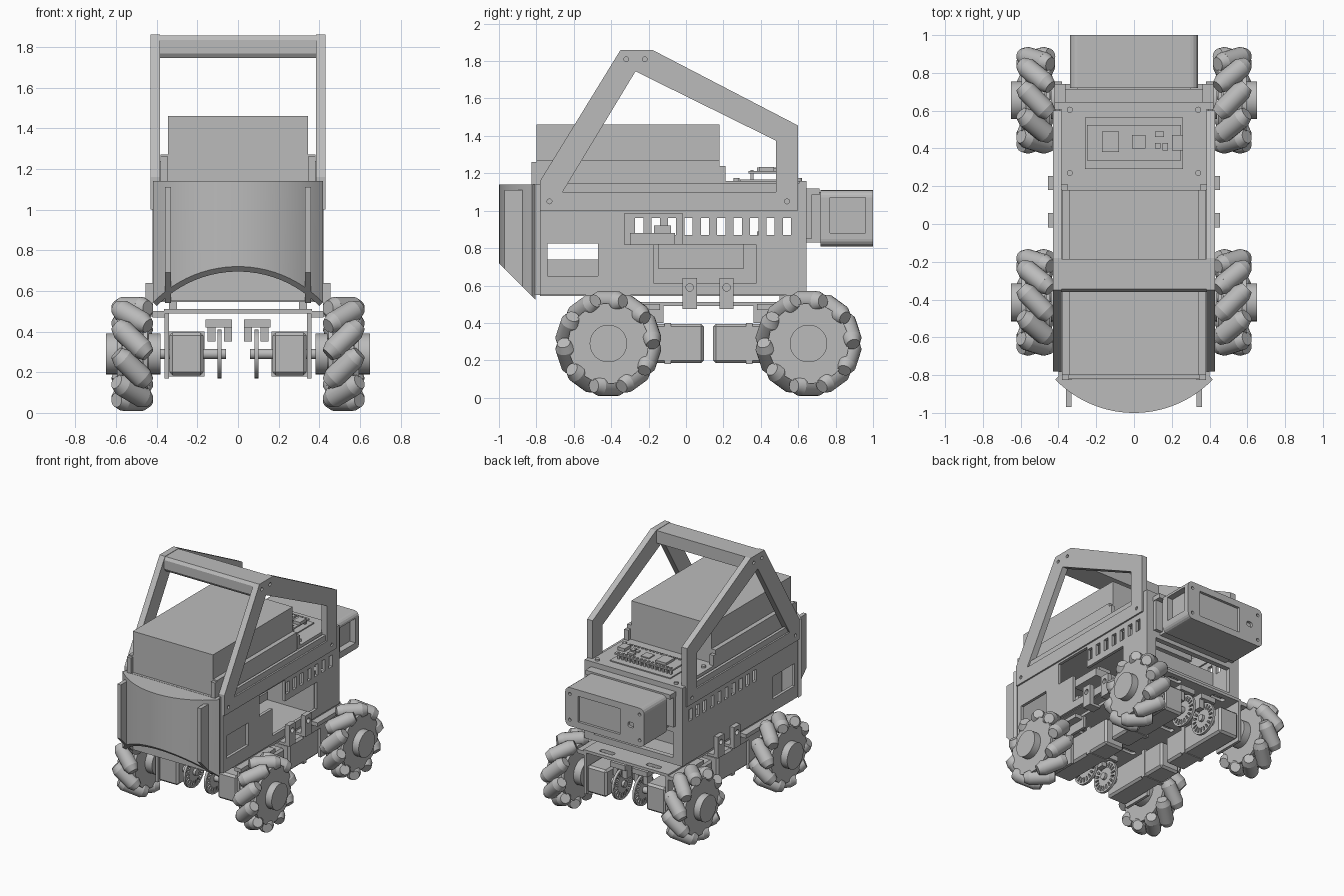
import bpy, bmesh
from math import pi, sin, cos, radians
from mathutils import Vector, Matrix

old = bpy.data.objects.get("Cube")
if old:
    bpy.data.objects.remove(old, do_unlink=True)

GREY = (0.5, 0.5, 0.5, 1)
mat = bpy.data.materials.new("light grey")
mat.use_nodes = True
mat.diffuse_color = GREY
mat.node_tree.nodes["Principled BSDF"].inputs["Base Color"].default_value = GREY
parts = []


def box(bm, lo, hi, bevel=0):
    lo, hi = Vector(lo), Vector(hi)
    m = Matrix.Translation((lo + hi) / 2) @ Matrix.Diagonal((*(hi - lo), 1))
    verts = bmesh.ops.create_cube(bm, size=1, matrix=m)["verts"]
    if bevel:
        edges = {e for v in verts for e in v.link_edges}
        bmesh.ops.bevel(bm, geom=list(edges), offset=bevel, segments=1, affect='EDGES')


def rod(bm, centre, axis, r1, depth, r2=None, seg=24):
    turn = Vector((0, 0, 1)).rotation_difference(Vector(axis)).to_matrix().to_4x4()
    bmesh.ops.create_cone(bm, cap_ends=True, segments=seg, radius1=r1,
                          radius2=r1 if r2 is None else r2, depth=depth,
                          matrix=Matrix.Translation(centre) @ turn)


def register(ob, mirror):
    ob.data.materials.clear()
    ob.data.materials.append(mat)
    if mirror:
        ob.modifiers.new("mirror", 'MIRROR')
    parts.append(ob)
    return ob


def finish(name, bm, mirror=False):
    bmesh.ops.recalc_face_normals(bm, faces=bm.faces)
    me = bpy.data.meshes.new(name)
    bm.to_mesh(me)
    bm.free()
    ob = bpy.data.objects.new(name, me)
    bpy.context.collection.objects.link(ob)
    return register(ob, mirror)


def boxes(name, *pairs, mirror=False, bevel=0):
    bm = bmesh.new()
    for lo, hi in pairs:
        box(bm, lo, hi, bevel)
    return finish(name, bm, mirror)


def rect(a, b, c, d):
    return [(a, b), (c, b), (c, d), (a, d)]


def rounded(a, b, c, d, r):
    corners = ((c - r, d - r), (a + r, d - r), (a + r, b + r), (c - r, b + r))
    return [(x + r * cos(t), y + r * sin(t)) for i, (x, y) in enumerate(corners)
            for t in [(i + k / 4) * pi / 2 for k in range(5)]]


def circle(x, y, r, n=16):
    return [(x + r * cos(2 * pi * i / n), y + r * sin(2 * pi * i / n)) for i in range(n)]


def plate(name, loops, axis, start, end, mirror=False):
    """Flat outline with holes, extruded along x, y or z."""
    cu = bpy.data.curves.new(name, 'CURVE')
    cu.dimensions, cu.fill_mode = '2D', 'BOTH'
    cu.extrude = (end - start) / 2
    for loop in loops:
        sp = cu.splines.new('POLY')
        sp.points.add(len(loop) - 1)
        for p, q in zip(sp.points, loop):
            p.co = (q[0], q[1], 0, 1)
        sp.use_cyclic_u = True
        sp.use_smooth = False
    ob = bpy.data.objects.new(name, cu)
    bpy.context.collection.objects.link(ob)
    bpy.ops.object.select_all(action='DESELECT')
    ob.select_set(True)
    bpy.context.view_layer.objects.active = ob
    bpy.ops.object.convert(target='MESH')
    ob = bpy.context.view_layer.objects.active
    turn = {'X': Matrix.Rotation(pi / 2, 4, 'Z') @ Matrix.Rotation(pi / 2, 4, 'X'),
            'Y': Matrix.Rotation(pi / 2, 4, 'X'), 'Z': Matrix.Identity(4)}[axis]
    offset = Vector([(start + end) / 2 if a == axis else 0 for a in "XYZ"])
    ob.data.transform(Matrix.Translation(offset) @ turn)
    return register(ob, mirror)


# Body sides: vent slots, front window, and a stepped opening on the left side
outline = rect(-0.78, 0.55, 0.62, 1.145)
window = rect(-0.74, 0.65, -0.47, 0.825)
slots = [rect(y - 0.022, 0.87, y + 0.022, 0.96) for y in [-0.25 + 0.0878 * i for i in range(10)]]
opening = [(-0.33, 0.82), (-0.17, 0.82), (-0.17, 0.61), (0.375, 0.61),
           (0.375, 0.82), (-0.02, 0.82), (-0.02, 0.985), (-0.33, 0.985)]
plate("left_side_panel", [outline, window, opening] + slots[3:], 'X', 0.395, 0.418)
plate("right_side_panel", [outline, window] + slots, 'X', -0.418, -0.395)
boxes("body_floor", ((-0.4, -0.78, 0.545), (0.4, 0.62, 0.565)))
boxes("front_panel", ((-0.4, -0.82, 0.55), (0.4, -0.78, 1.14)))
boxes("inner_tray", ((-0.3, -0.75, 0.565), (0.3, -0.25, 0.74)))
boxes("inner_modules", ((0.1, -0.3, 0.82), (0.3, -0.06, 0.88)), ((0.15, -0.17, 0.86), (0.25, -0.08, 0.92)),
      ((-0.36, -0.15, 0.69), (-0.2, 0.31, 0.82)))
boxes("inner_partition", ((-0.39, 0.38, 0.565), (0.39, 0.4, 0.89)))
plate("rear_frame", [rect(-0.42, 0.55, 0.42, 1.16), rect(-0.34, 0.6, 0.34, 0.8)], 'Y', 0.605, 0.645)

# Roll bar frames and the crossbar
bar = [(-0.78, 1.0), (-0.78, 1.16), (-0.35, 1.86), (-0.18, 1.86), (0.6, 1.455), (0.6, 1.0)]
bar_hole = [(-0.66, 1.1), (-0.27, 1.745), (0.48, 1.375), (0.48, 1.1)]
bolts = [circle(y, z, 0.013) for y, z in ((-0.32, 1.81), (-0.22, 1.81), (-0.73, 1.05), (0.54, 1.05))]
plate("roll_bar", [bar, bar_hole] + bolts, 'X', 0.383, 0.43, mirror=True)
crossbar = [(-0.345, 1.745), (-0.36, 1.768), (-0.36, 1.835), (-0.345, 1.857), (-0.185, 1.857), (-0.185, 1.76)]
plate("roll_bar_crossbar", [crossbar], 'X', -0.39, 0.39)

# Curved front bumper with a slanted lower edge
arc = [radians(a) for a in range(-46, 47, 4)]
outer = [(0.58 * sin(a), -0.42 - 0.58 * cos(a)) for a in arc]
inner = [(0.555 * sin(a), -0.42 - 0.555 * cos(a)) for a in reversed(arc)]
fins = boxes("bumper_fins", ((0.33, -0.97, 0.55), (0.36, -0.82, 1.11)), mirror=True)
shell = plate("bumper_shell", [outer + inner], 'Z', 0.55, 1.14)
for ob in (fins, shell):
    for v in ob.data.vertices:
        if v.co.z < 0.8:
            v.co.z = -0.28 - v.co.y
plate("bumper_cap", [outer], 'Z', 1.12, 1.14)

# Battery box on its wider tray, with clips
boxes("battery_tray", ((-0.38, -0.8, 1.08), (0.38, 0.18, 1.27)))
boxes("battery_box", ((-0.345, -0.8, 1.27), (0.345, 0.18, 1.46)))
boxes("battery_clips", ((0.35, 0.18, 1.14), (0.385, 0.21, 1.24)),
      ((0.345, -0.825, 1.13), (0.38, -0.79, 1.26)), mirror=True)

# Rear deck with the circuit board raised on its pins
plate("rear_deck", [rounded(-0.385, 0.18, 0.385, 0.645, 0.03)], 'Z', 1.135, 1.16)
bm = bmesh.new()
for y in (0.27, 0.605):
    rod(bm, (0.34, y, 1.165), (0, 0, 1), 0.016, 0.02, seg=12)
finish("deck_screws", bm, mirror=True)
boxes("board_base", ((-0.26, 0.29, 1.155), (0.26, 0.565, 1.168)))
boxes("circuit_board", ((-0.25, 0.335, 1.2), (0.25, 0.525, 1.212)))
boxes("board_chips", ((-0.17, 0.38, 1.21), (-0.08, 0.49, 1.23)), ((-0.01, 0.4, 1.21), (0.06, 0.47, 1.22)),
      ((0.11, 0.4, 1.21), (0.14, 0.43, 1.22)), ((0.15, 0.39, 1.21), (0.18, 0.43, 1.22)),
      ((0.11, 0.46, 1.21), (0.16, 0.49, 1.225)), ((0.2, 0.39, 1.21), (0.26, 0.47, 1.235)))
pins = [((-0.235 + 0.032 * i, y, 1.165), (-0.22 + 0.032 * i, y + 0.015, 1.218))
        for i in range(15) for y in (0.345, 0.5)]
boxes("board_pins", *pins)

# Rear display: rounded case, screen recess and a side port
case = rounded(-0.34, 0.81, 0.34, 1.11, 0.04)
display = plate("display_case", [case], 'Y', 0.72, 0.98)
screws = [circle(x, z, 0.012) for x in (-0.3, 0.3) for z in (0.86, 1.06)]
bezel = plate("display_bezel", [case, rect(-0.13, 0.86, 0.23, 1.06), rounded(-0.25, 0.94, -0.2, 0.98, 0.015)]
              + screws, 'Y', 0.98, 1.0)
cutter = boxes("port_cutter", ((0.29, 0.77, 0.88), (0.4, 0.96, 1.07)))
cutter.hide_render = True
cutter.hide_set(True)
cut = display.modifiers.new("port", 'BOOLEAN')
cut.object, cut.solver = cutter, 'EXACT'
for ob in (display, bezel, cutter):  # these stay flat shaded
    parts.remove(ob)
boxes("display_mount", ((-0.3, 0.645, 0.83), (0.3, 0.72, 1.1)))
boxes("rear_brackets", ((0, 0.645, 1.085), (0.365, 0.715, 1.12)),
      ((0.3, 0.645, 0.85), (0.36, 0.67, 1.12)), mirror=True)

# Chassis plate, side flanges and body tabs
plate("chassis_plate", [rect(-0.365, -0.56, 0.365, 0.74)]
      + [rounded(x - 0.06, y - 0.02, x + 0.06, y + 0.02, 0.015) for x in (-0.2, 0.2) for y in (-0.3, 0.12, 0.68)],
      'Z', 0.49, 0.512)
boxes("chassis_rails", ((0.36, -0.56, 0.47), (0.42, -0.14, 0.5)), ((0.36, 0.38, 0.47), (0.42, 0.74, 0.5)), mirror=True)
boxes("chassis_posts", ((0.3, -0.54, 0.51), (0.34, -0.49, 0.55)), ((0.3, 0.5, 0.51), (0.34, 0.55, 0.55)), mirror=True)
for label, y in (("front", 0.02), ("rear", 0.217)):
    plate(label + "_body_tab", [rect(y - 0.038, 0.475, y + 0.038, 0.64), circle(y, 0.59, 0.02)], 'X', 0.419, 0.455, True)
    boxes(label + "_tab_foot", ((0.36, y - 0.038, 0.475), (0.425, y + 0.038, 0.495)), mirror=True)

# Wheels and drive units
for label, s in (("front", -1), ("rear", 1)):
    yw, zw = 0.12 + s * 0.535, 0.29

    def span(a, b):
        return sorted((0.12 + s * a, 0.12 + s * b))

    # Wheel core with hubs
    bm = bmesh.new()
    for x, r, w in ((0.52, 0.17, 0.1), (0.455, 0.215, 0.022), (0.585, 0.215, 0.022),
                    (0.62, 0.1, 0.06), (0.41, 0.1, 0.06), (0.24, 0.025, 0.36)):
        rod(bm, (x, yw, zw), (1, 0, 0), r, w, seg=40)
    finish(label + "_wheel_hub", bm, True)

    # Slanted tapered rollers
    bm = bmesh.new()
    for i in range(10):
        turn = Matrix.Rotation(2 * pi * i / 10, 3, 'X')
        axis = turn @ Vector((1, 1, 0)).normalized()
        mid = Vector((0.52, yw, zw)) + turn @ Vector((0, 0, 0.226))
        rod(bm, mid, axis, 0.054, 0.14, seg=18)
        for e in (-1, 1):
            rod(bm, mid + axis * e * 0.09, axis * e, 0.054, 0.04, 0.036, seg=18)
    finish(label + "_wheel_rollers", bm, True)

    # Motor, mounting flange, slotted encoder disc and its sensor
    y0, y1 = span(0.025, 0.62)
    boxes(label + "_motor", ((0.17, y0, 0.185), (0.338, y1, 0.395)), mirror=True, bevel=0.015)
    y0, y1 = span(0.2, 0.235)
    boxes(label + "_motor_band", ((0.165, y0, 0.18), (0.34, y1, 0.4)), mirror=True)
    (a0, a1), (b0, b1) = span(0.24, 0.62), span(0.38, 0.62)
    boxes(label + "_flange", ((0.34, a0, 0.4), (0.362, a1, 0.5)), ((0.34, b0, 0.17), (0.362, b1, 0.4)), mirror=True)
    teeth = []
    for i in range(18):
        t = 2 * pi * i / 18
        teeth.append([(yw + r * cos(t + d), zw + r * sin(t + d))
                      for r, d in ((0.07, -0.08), (0.105, -0.08), (0.105, 0.08), (0.07, 0.08))])
    plate(label + "_encoder_disc", [circle(yw, zw, 0.12, 36)] + teeth, 'X', 0.08, 0.1, True)
    boxes(label + "_sensor", ((0.03, yw - 0.05, 0.42), (0.16, yw + 0.05, 0.46)),
          ((0.03, yw - 0.03, 0.35), (0.07, yw + 0.03, 0.42)),
          ((0.11, yw - 0.03, 0.35), (0.15, yw + 0.03, 0.42)), mirror=True)

# Smooth curved faces, keep edges sharp
bpy.ops.object.select_all(action='DESELECT')
for ob in parts:
    ob.select_set(True)
bpy.context.view_layer.objects.active = parts[0]
bpy.ops.object.shade_smooth_by_angle(angle=radians(25))
